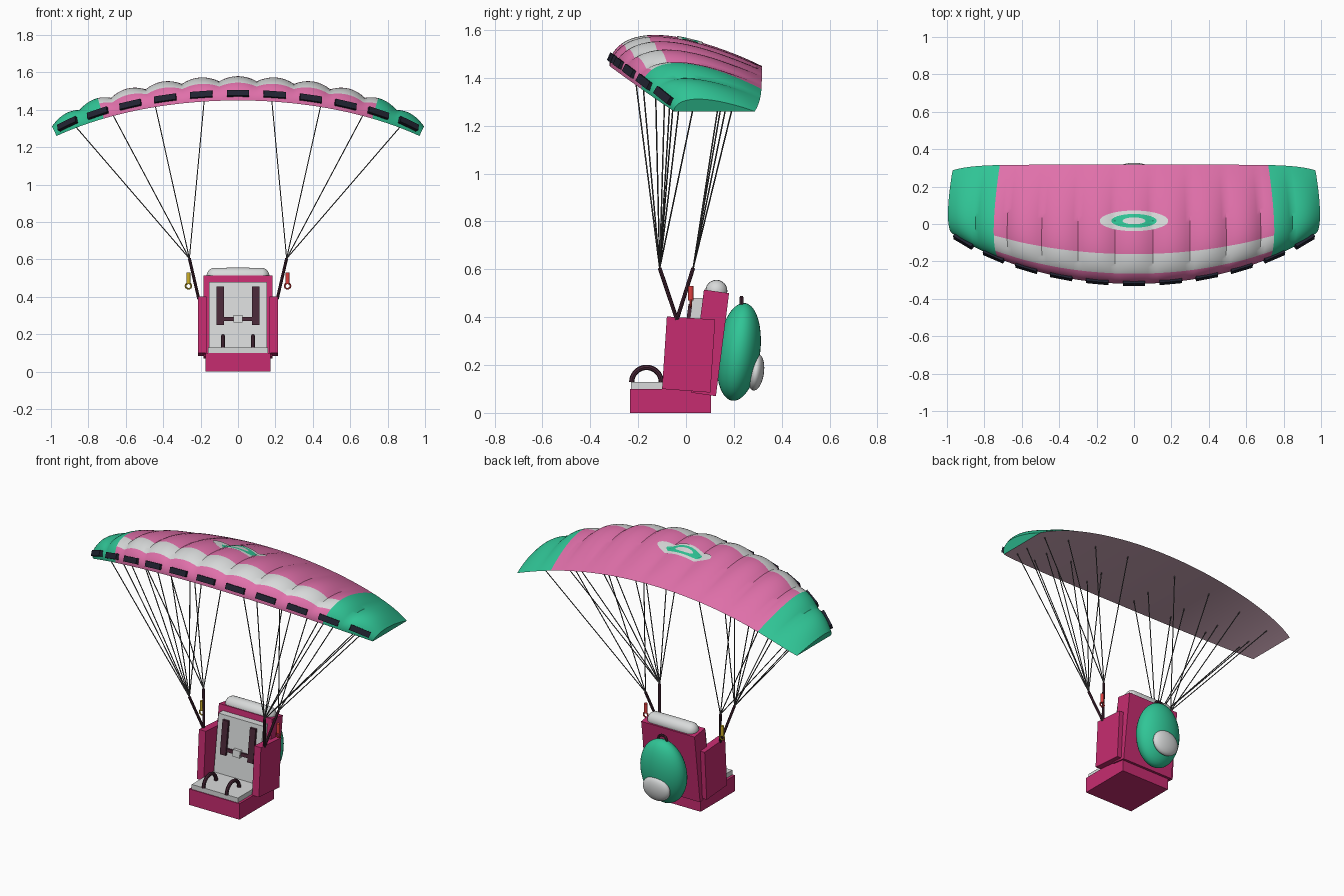
import bpy, bmesh, math
from mathutils import Vector

if "Cube" in bpy.data.objects:
    bpy.data.objects.remove(bpy.data.objects["Cube"])


def material(name, *rgb):
    lin = [((v / 255 + 0.055) / 1.055) ** 2.4 for v in rgb] + [1]
    m = bpy.data.materials.new(name)
    m.use_nodes = True
    m.diffuse_color = lin
    m.node_tree.nodes["Principled BSDF"].inputs["Base Color"].default_value = lin
    return m


PINK = material("canopy pink", 224, 112, 170)
GREEN = material("green", 48, 197, 150)
WHITE = material("pale grey", 216, 218, 218)
UNDER = material("underside mauve", 208, 170, 187)
MAGENTA = material("seat magenta", 198, 44, 112)
DARK = material("vent black", 32, 34, 48)
STRAP = material("strap brown", 74, 40, 56)
LINE = material("line grey", 78, 78, 78)
YELLOW = material("toggle yellow", 205, 175, 40)
RED = material("toggle red", 220, 62, 62)


def finish(name, bm, mats, smooth=False):
    bmesh.ops.recalc_face_normals(bm, faces=bm.faces)
    mesh = bpy.data.meshes.new(name)
    bm.to_mesh(mesh)
    bm.free()
    ob = bpy.data.objects.new(name, mesh)
    bpy.context.collection.objects.link(ob)
    for m in mats:
        mesh.materials.append(m)
    if smooth:
        bpy.ops.object.select_all(action='DESELECT')
        ob.select_set(True)
        bpy.context.view_layer.objects.active = ob
        bpy.ops.object.shade_smooth_by_angle(angle=math.radians(40))
    return ob


def prism(name, outline, x0, x1, mat):
    """Extrude a (y, z) outline across x."""
    bm = bmesh.new()
    a, b = [[bm.verts.new((x, y, z)) for y, z in outline] for x in (x0, x1)]
    n = len(outline)
    bm.faces.new(a)
    bm.faces.new(b)
    for i in range(n):
        bm.faces.new((a[i], a[(i + 1) % n], b[(i + 1) % n], b[i]))
    return finish(name, bm, [mat])


def box(name, centre, size, mat, rot=(0, 0, 0)):
    bm = bmesh.new()
    bmesh.ops.create_cube(bm, size=1)
    bmesh.ops.scale(bm, vec=size, verts=bm.verts)
    ob = finish(name, bm, [mat])
    ob.location, ob.rotation_euler = centre, rot
    return ob


def ellipsoid(name, centre, radii, mat, tilt=0):
    bm = bmesh.new()
    bmesh.ops.create_uvsphere(bm, u_segments=32, v_segments=20, radius=1)
    bmesh.ops.scale(bm, vec=radii, verts=bm.verts)
    ob = finish(name, bm, [mat], True)
    ob.location, ob.rotation_euler = centre, (tilt, 0, 0)
    return ob


def tubes(name, paths, radius, mat, sides=8, closed=False):
    """Sweep a round section along each path, one object for all."""
    bm = bmesh.new()
    for path in paths:
        pts = [Vector(p) for p in path]
        n, rings = len(pts), []
        for i, p in enumerate(pts):
            nxt = pts[(i + 1) % n] if closed else pts[min(i + 1, n - 1)]
            prv = pts[i - 1] if closed else pts[max(i - 1, 0)]
            d = (nxt - prv).normalized()
            u = d.cross(Vector((1, 0, 0)) if abs(d.x) < 0.9 else Vector((0, 1, 0))).normalized()
            v = d.cross(u)
            angles = [math.tau * k / sides for k in range(sides)]
            rings.append([bm.verts.new(p + radius * (u * math.cos(t) + v * math.sin(t))) for t in angles])
        for i in range(n if closed else n - 1):
            a, b = rings[i], rings[(i + 1) % n]
            for k in range(sides):
                bm.faces.new((a[k], a[(k + 1) % sides], b[(k + 1) % sides], b[k]))
        if not closed:
            bm.faces.new(rings[0])
            bm.faces.new(rings[-1])
    return finish(name, bm, [mat], True)


# Canopy shape: s runs across the span (-1..1), c along the chord (0..1)
CELLS, SWEEP, HALF = 11, 0.75, 0.97


def edges(s):
    return -0.32 + 0.27 * s * s, 0.317 - 0.03 * s ** 8


def lean(s):
    return math.atan(0.51 * math.tan(SWEEP * s))


def canopy(s, c, h):
    lead, trail = edges(s)
    x = HALF * math.sin(SWEEP * s) / math.sin(SWEEP)
    z = 1.45 - 0.19 * (1 - math.cos(SWEEP * s)) / (1 - math.cos(SWEEP))
    return x + h * math.sin(lean(s)), lead + c * (trail - lead), z + h * math.cos(lean(s))


def top_height(s, c):
    foil = 1.3 * (0.2969 * c ** 0.5 - 0.126 * c - 0.3516 * c ** 2 + 0.2843 * c ** 3 - 0.1036 * c ** 4)
    cell = (s * CELLS / 2 + 0.5) % 1 * 2 - 1
    return foil * (1 - 0.2 * cell ** 2) * (1 - 0.45 * s ** 4)


SPAN, CHORD = CELLS * 8, 24
bm = bmesh.new()
rows = []
for i in range(SPAN + 1):
    s = 2 * i / SPAN - 1
    upper = [canopy(s, (j / CHORD) ** 2, top_height(s, (j / CHORD) ** 2)) for j in range(CHORD + 1)]
    lower = [canopy(s, (j / CHORD) ** 2, 0) for j in range(CHORD - 1, 0, -1)]
    rows.append([bm.verts.new(p) for p in upper + lower])
for i in range(SPAN):
    s = (2 * i + 1) / SPAN - 1
    a, b = rows[i], rows[i + 1]
    for j in range(len(a)):
        k = (j + 1) % len(a)
        f = bm.faces.new((a[j], a[k], b[k], b[j]))
        if j >= CHORD:
            f.material_index = 3
        elif abs(s) > 0.7:
            f.material_index = 1
        elif 7 <= j < 12:
            f.material_index = 2
for row in (rows[0], rows[-1]):
    bm.faces.new(row).material_index = 1
finish("canopy", bm, [PINK, GREEN, WHITE, UNDER], True)

# Oval ring badge laid on the canopy top
bm = bmesh.new()
rings = []
for r in range(10):
    ring = []
    for k in range(64):
        t = math.tau * k / 64
        s = math.asin(0.185 * r / 9 * math.cos(t) * math.sin(SWEEP) / 1.02) / SWEEP
        lead, trail = edges(s)
        c = (0.017 + 0.055 * r / 9 * math.sin(t) - lead) / (trail - lead)
        ring.append(bm.verts.new(canopy(s, c, top_height(s, c) + 0.004)))
    rings.append(ring)
for r in range(9):
    for k in range(64):
        m = (k + 1) % 64
        f = bm.faces.new((rings[r][k], rings[r][m], rings[r + 1][m], rings[r + 1][k]))
        f.material_index = 1 if 3 <= r < 6 else 0
bmesh.ops.remove_doubles(bm, verts=bm.verts, dist=0.0001)
finish("canopy_badge", bm, [WHITE, GREEN], True)

# Air vents along the leading edge
for i in range(CELLS):
    s = 2 * (i - CELLS // 2) / CELLS
    yaw = math.atan(0.54 * s / (HALF * SWEEP * math.cos(SWEEP * s) / math.sin(SWEEP)))
    box("air_vent", canopy(s, 0.012, 0.036), (0.12, 0.025, 0.034), DARK, (-0.4, lean(s), yaw))

# Suspension lines and risers
lines, risers = [], []
for side in (-1, 1):
    knots = {-0.11: (0.15, 0.36), 0.03: (0.75,)}
    for y, chords in knots.items():
        knot = (side * 0.26, y, 0.605)
        risers.append([knot, (side * 0.21, -0.038, 0.39)])
        for c in chords:
            for s in (0.17, 0.42, 0.65, 0.87):
                lines.append([knot, canopy(side * s, c, 0.002)])
tubes("suspension_lines", lines, 0.003, LINE, 6)
tubes("risers", risers, 0.008, STRAP)


def arc(centre, radius, axis, start, end, n):
    pts = []
    for i in range(n):
        t = start + (end - start) * i / (n - 1)
        d = radius * math.cos(t)
        p = Vector(centre) + Vector((d, 0, 0) if axis == "x" else (0, d, 0))
        pts.append(p + Vector((0, 0, radius * math.sin(t))))
    return pts


# Brake toggles: a grip with a ring below
for side, mat in ((-1, YELLOW), (1, RED)):
    x = side * 0.265
    tubes("toggle_grip", [[(x, 0.02, 0.47), (x, 0.02, 0.53)]], 0.011, mat, 12)
    tubes("toggle_ring", [arc((x, 0.02, 0.458), 0.015, "x", 0, math.tau * 15 / 16, 16)], 0.005, mat, 8, True)

# Seat shell
box("seat_base", (0, -0.065, 0.05), (0.35, 0.34, 0.1), MAGENTA)
prism("backrest", [(0.02, 0.085), (0.125, 0.07), (0.18, 0.5), (0.075, 0.515)], -0.185, 0.185, MAGENTA)
for side in (-1, 1):
    prism("side_panel", [(-0.1, 0.1), (0.102, 0.085), (0.122, 0.39), (-0.08, 0.403)],
          side * 0.168, side * 0.215, MAGENTA)

# Cushions and headrest
box("seat_cushion", (0, -0.1, 0.115), (0.32, 0.26, 0.03), WHITE)
prism("back_cushion", [(-0.02, 0.12), (0.03, 0.12), (0.073, 0.48), (0.028, 0.48)], -0.155, 0.155, WHITE)
headrest = [(-0.165 + 0.33 * i / 24) for i in range(25)]
bm = bmesh.new()
bmesh.ops.create_uvsphere(bm, u_segments=24, v_segments=16, radius=0.046)
for v in bm.verts:
    v.co = (v.co.z + (0.122 if v.co.z > 0.001 else -0.122 if v.co.z < -0.001 else 0), v.co.x, v.co.y)
ob = finish("headrest", bm, [WHITE], True)
ob.location = (0, 0.127, 0.51)


# Harness, following the slope of the back cushion
def strap(name, x0, x1, z0, z1, mat, thick=0.014):
    front = [(-0.02 + (z - 0.12) * 0.133, z) for z in (z0, z1)]
    prism(name, [(front[0][0] - thick, z0), (front[0][0] + 0.005, z0),
                 (front[1][0] + 0.005, z1), (front[1][0] - thick, z1)], x0, x1, mat)


for side in (-1, 1):
    strap("shoulder_strap", side * 0.075, side * 0.115, 0.25, 0.455, STRAP)
strap("chest_strap", -0.08, 0.08, 0.272, 0.292, STRAP, 0.01)
strap("buckle", -0.025, 0.025, 0.262, 0.304, WHITE, 0.02)

# Arched leg loops on the seat
loops = [arc((side * 0.08, -0.165, 0.128), 0.062, "y", 0, math.pi, 17) for side in (-1, 1)]
tubes("leg_loops", loops, 0.011, STRAP)

# Pack on the back with pocket and carry handle
ellipsoid("pack", (0, 0.22, 0.255), (0.15, 0.09, 0.206), GREEN, -0.13)
ellipsoid("pack_pocket", (0, 0.292, 0.17), (0.092, 0.034, 0.077), WHITE, -0.13)
tubes("pack_handle", [arc((0, 0.232, 0.452), 0.03, "x", 0, math.pi, 13)], 0.008, STRAP)
